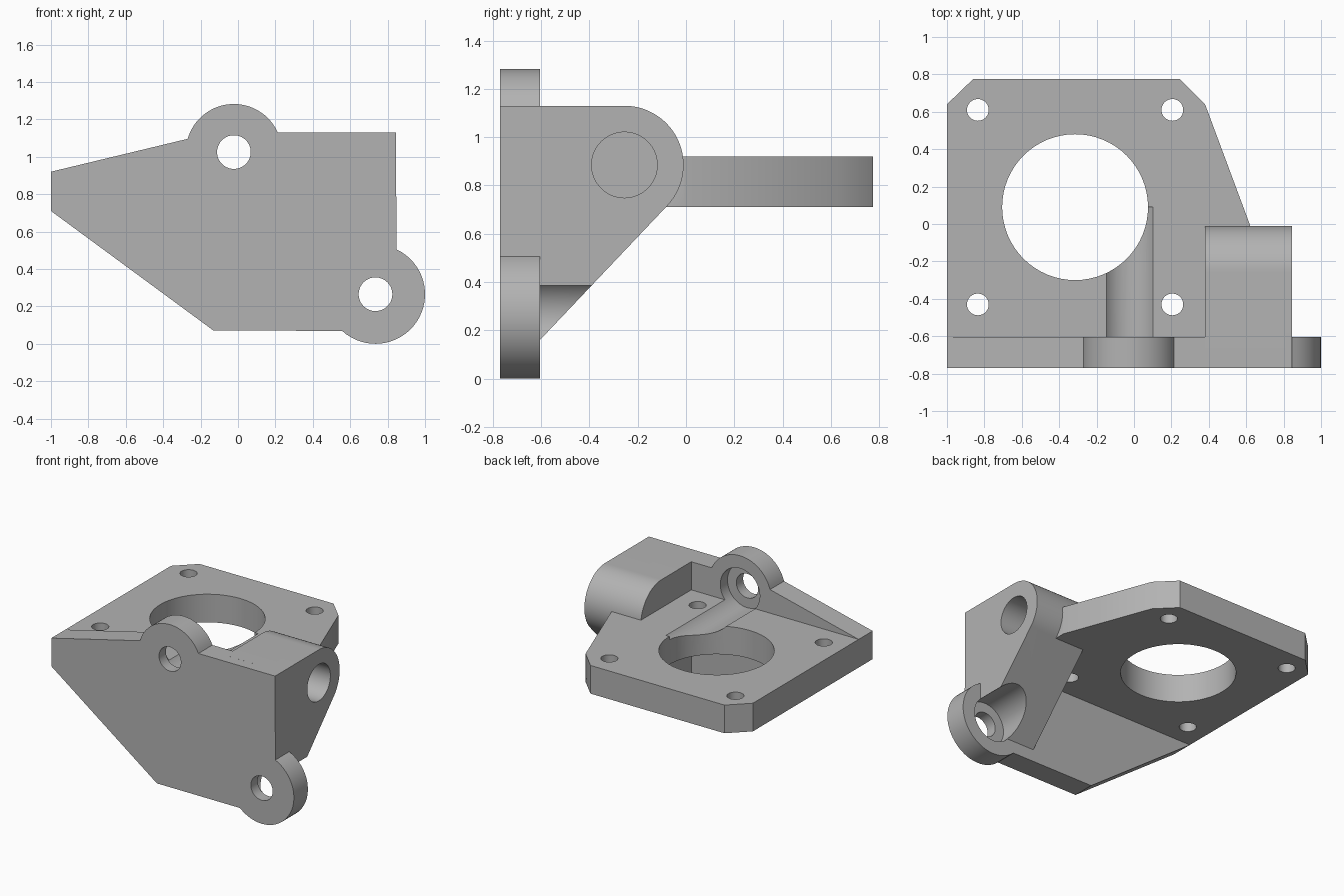
import bpy, bmesh
from math import sin, cos, radians
from mathutils import Vector

cube = bpy.data.objects.get("Cube")
if cube:
    bpy.data.objects.remove(cube)

grey = bpy.data.materials.new("plain grey")
grey.use_nodes = True
colour = (0.45, 0.45, 0.45, 1)
grey.diffuse_color = colour
grey.node_tree.nodes["Principled BSDF"].inputs["Base Color"].default_value = colour


def arc(centre, r, start, end, steps=32):
    """Points along an arc, angles in degrees."""
    angles = [radians(start + (end - start) * i / steps) for i in range(steps + 1)]
    return [(centre[0] + r * cos(a), centre[1] + r * sin(a)) for a in angles]


def circle(centre, r):
    return arc(centre, r, 0, 360, 64)[:-1]


def prism(name, axis, outline, low, high):
    """Extrude a flat outline along one axis."""
    place = {"x": lambda p, d: (d, p[0], p[1]),
             "y": lambda p, d: (p[0], d, p[1]),
             "z": lambda p, d: (p[0], p[1], d)}[axis]
    bm = bmesh.new()
    face = bm.faces.new([bm.verts.new(place(p, low)) for p in outline])
    grown = bmesh.ops.extrude_face_region(bm, geom=[face])
    moved = [g for g in grown["geom"] if isinstance(g, bmesh.types.BMVert)]
    bmesh.ops.translate(bm, verts=moved, vec=Vector(place((0, 0), high - low)))
    bmesh.ops.recalc_face_normals(bm, faces=bm.faces)
    mesh = bpy.data.meshes.new(name)
    bm.to_mesh(mesh)
    bm.free()
    mesh.materials.append(grey)
    obj = bpy.data.objects.new(name, mesh)
    bpy.context.collection.objects.link(obj)
    return obj


def combine(target, other, operation):
    """Apply a boolean and discard the helper."""
    bpy.context.view_layer.objects.active = target
    mod = target.modifiers.new(operation, "BOOLEAN")
    mod.operation = operation
    mod.solver = "EXACT"
    mod.object = other
    bpy.ops.object.modifier_apply(modifier=mod.name)
    bpy.data.objects.remove(other)


FRONT, BACK = -0.77, -0.605
upper, lower = (-0.022, 1.025), (0.735, 0.265)
bore = (-0.315, 0.09)

# Front plate with two round lugs
profile = [(-1, 0.71), (-0.13, 0.07)]
profile += arc(lower, 0.265, -132.5, 65)
profile += [(0.845, 1.13)]
profile += arc(upper, 0.257, 24, 164)
profile += [(-1, 0.92)]
bracket = prism("motor_bracket", "y", profile, FRONT, BACK)

# Horizontal mounting plate
plate = prism("mounting_plate", "z",
              [(-1, -0.69), (0.62, -0.69), (0.62, -0.005), (0.38, 0.64),
               (0.245, 0.775), (-0.86, 0.775), (-1, 0.64)], 0.71, 0.92)
combine(bracket, plate, "UNION")

# Rounded side block with a sloping underside
pivot = (-0.255, 0.885)
block = prism("side_block", "x",
              [(-0.69, 1.13), (-0.69, 0.16), (-0.605, 0.16)]
              + arc(pivot, 0.245, -43, 90), 0.38, 0.845)
combine(bracket, block, "UNION")

# Screw holes with counterbores that run on as grooves
for centre, end in ((upper, 0.09), (lower, 0.2)):
    combine(bracket, prism("screw_cutter", "y", circle(centre, 0.09), -0.9, -0.6), "DIFFERENCE")
    combine(bracket, prism("groove_cutter", "y", circle(centre, 0.163), -0.69, end), "DIFFERENCE")

# Large bore and four corner holes
combine(bracket, prism("bore_cutter", "z", circle(bore, 0.39), 0.6, 1.1), "DIFFERENCE")
for sx in (-1, 1):
    for sy in (-1, 1):
        corner = (bore[0] + sx * 0.52, bore[1] + sy * 0.52)
        combine(bracket, prism("corner_cutter", "z", circle(corner, 0.058), 0.6, 1.1), "DIFFERENCE")

# Blind hole in the side block
combine(bracket, prism("pivot_cutter", "x", circle(pivot, 0.136), 0.5, 1.0), "DIFFERENCE")

bpy.ops.object.select_all(action="DESELECT")
bracket.select_set(True)
bpy.context.view_layer.objects.active = bracket
bpy.ops.object.shade_smooth_by_angle(angle=radians(25))
